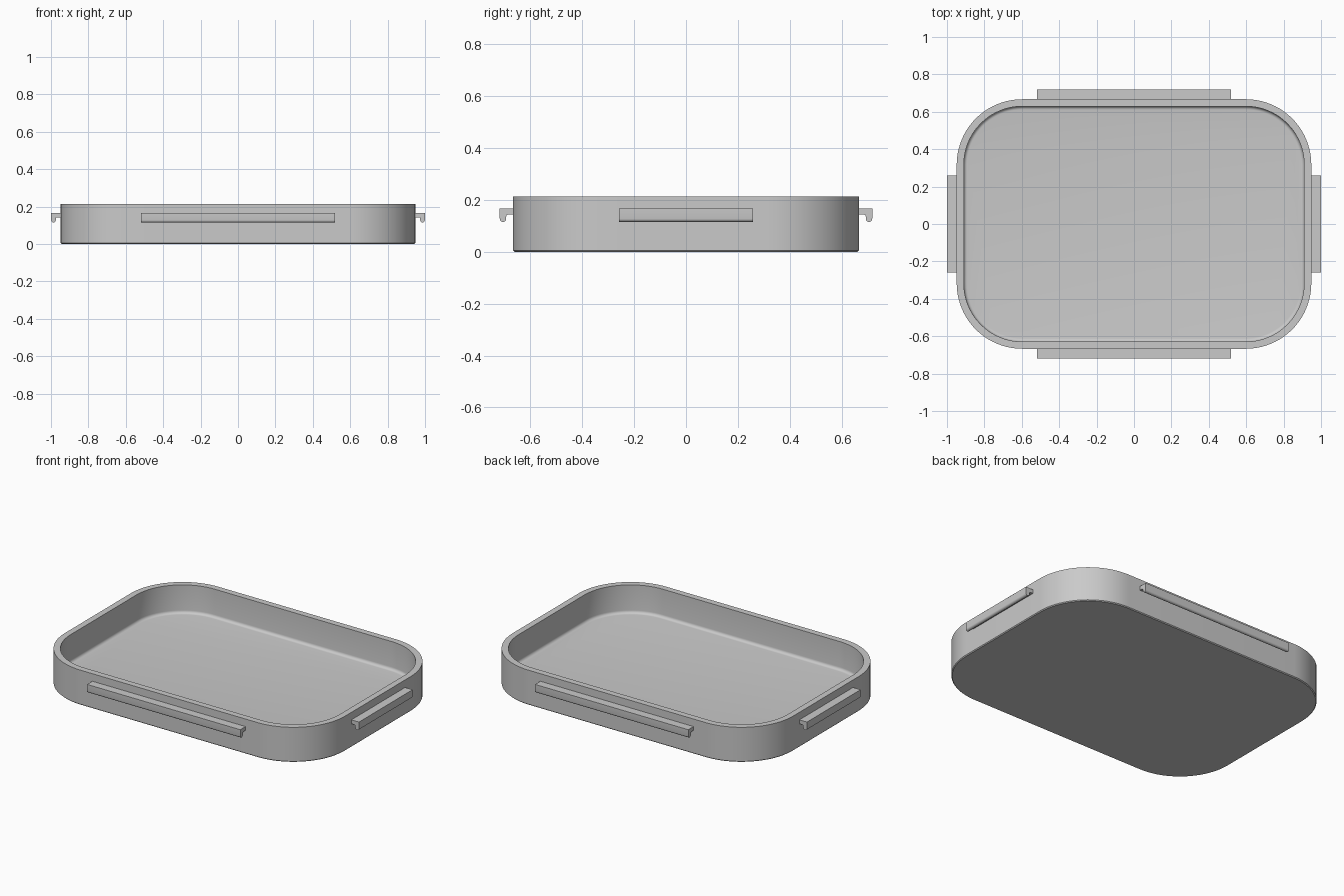
import bpy, bmesh, math
from mathutils import Matrix

if "Cube" in bpy.data.objects:
    bpy.data.objects.remove(bpy.data.objects["Cube"])

HX, HY, R = 0.948, 0.667, 0.35      # outer half sizes and corner radius
HEIGHT, WALL, FLOOR = 0.213, 0.038, 0.04
SEG = 20                            # segments per rounded corner

grey = bpy.data.materials.new("light_grey")
grey.diffuse_color = (0.59, 0.59, 0.59, 1)
grey.use_nodes = True
grey.node_tree.nodes["Principled BSDF"].inputs["Base Color"].default_value = grey.diffuse_color


def finish(name, bm):
    bmesh.ops.recalc_face_normals(bm, faces=bm.faces)
    mesh = bpy.data.meshes.new(name)
    bm.to_mesh(mesh)
    bm.free()
    mesh.materials.append(grey)
    obj = bpy.data.objects.new(name, mesh)
    bpy.context.collection.objects.link(obj)
    bpy.context.view_layer.objects.active = obj
    obj.select_set(True)
    bpy.ops.object.shade_smooth_by_angle(angle=math.radians(35))
    obj.select_set(False)
    return obj


def rounded_ring(bm, inset, z):
    """Rounded rectangle loop, offset inwards from the outer outline."""
    verts = []
    for q, (sx, sy) in enumerate([(1, 1), (-1, 1), (-1, -1), (1, -1)]):
        for i in range(SEG + 1):
            a = (q + i / SEG) * math.pi / 2
            verts.append(bm.verts.new((sx * (HX - R) + (R - inset) * math.cos(a),
                                       sy * (HY - R) + (R - inset) * math.sin(a), z)))
    return verts


# Tray: outer wall, rim, inner wall, filleted floor
fillet = 0.018
profile = [(0.005, 0), (0, 0.005), (0, HEIGHT), (WALL, HEIGHT)]
for i in range(6):
    a = i / 5 * math.pi / 2
    profile.append((WALL + fillet * (1 - math.cos(a)),
                    FLOOR + fillet * (1 - math.sin(a))))
bm = bmesh.new()
rings = [rounded_ring(bm, *p) for p in profile]
for lo, hi in zip(rings, rings[1:]):
    n = len(lo)
    for i in range(n):
        j = (i + 1) % n
        bm.faces.new((lo[i], lo[j], hi[j], hi[i]))
bm.faces.new(rings[0])
bm.faces.new(rings[-1])
finish("tray", bm)


def clip_rail(name, wall, half_length, angle):
    """Hooked rail: an arm from the wall with a rounded lip hanging down."""
    out, top, arm, lip = 0.051, 0.167, 0.143, 0.025
    r = lip / 2
    pts = [(-0.01, arm), (-0.01, top), (out, top)]
    for i in range(9):                                   # rounded lip end
        a = -math.pi * i / 8
        pts.append((out - r + r * math.cos(a), 0.115 + r + r * math.sin(a)))
    for i in range(5):                                   # inner fillet
        a = math.pi / 2 * i / 4
        pts.append((out - lip - 0.007 + 0.007 * math.cos(a),
                    arm - 0.007 + 0.007 * math.sin(a)))
    bm = bmesh.new()
    face = bm.faces.new([bm.verts.new((wall + d, -half_length, z)) for d, z in pts])
    ext = bmesh.ops.extrude_face_region(bm, geom=[face])
    bmesh.ops.translate(bm, vec=(0, 2 * half_length, 0),
                        verts=[v for v in ext["geom"] if isinstance(v, bmesh.types.BMVert)])
    bm.transform(Matrix.Rotation(math.radians(angle), 4, 'Z'))
    finish(name, bm)


# Clip rails on all four sides
clip_rail("right_clip_rail", HX, 0.259, 0)
clip_rail("back_clip_rail", HY, 0.518, 90)
clip_rail("left_clip_rail", HX, 0.259, 180)
clip_rail("front_clip_rail", HY, 0.518, 270)
